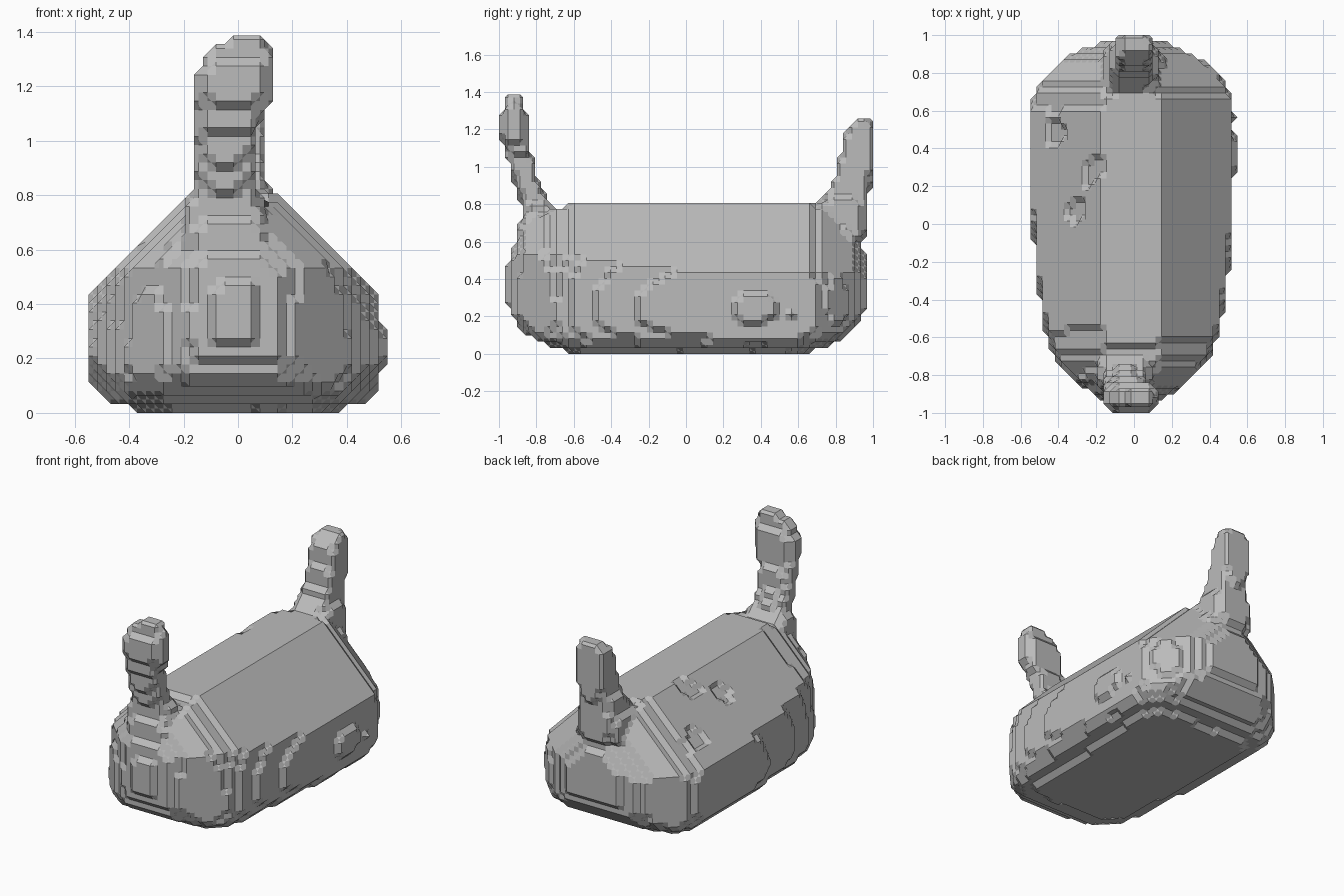
import bpy, bmesh
from itertools import product
from mathutils import Vector, noise

cube = bpy.data.objects.get("Cube")
if cube:
    bpy.data.objects.remove(cube, do_unlink=True)

STEP = 2 / 62          # size of one carved block

# Post outlines by height: z, front y, back y, right x, left x
FRONT_POST = [
    (0.60, -0.91, -0.64, -0.20, 0.14), (0.76, -0.88, -0.68, -0.19, 0.09),
    (0.84, -0.89, -0.75, -0.17, 0.07), (0.92, -0.92, -0.79, -0.15, 0.06),
    (1.05, -0.96, -0.82, -0.15, 0.08), (1.15, -0.99, -0.83, -0.15, 0.12),
    (1.23, -1.00, -0.84, -0.15, 0.12), (1.32, -0.98, -0.86, -0.14, 0.12),
    (1.39, -0.95, -0.88, -0.01, 0.10)]
BACK_POST = [
    (0.60, 0.66, 0.95, -0.18, 0.16), (0.76, 0.64, 0.97, -0.15, 0.13),
    (0.84, 0.74, 0.98, -0.12, 0.11), (0.95, 0.79, 0.99, -0.11, 0.11),
    (1.10, 0.83, 1.00, -0.11, 0.11), (1.20, 0.86, 1.00, -0.10, 0.11),
    (1.26, 0.90, 0.99, -0.06, 0.08)]


def in_body(x, y, z):
    """Sloped shoulders, rounded base, domed ends."""
    tip, dome, power, pinch = (0.962, 0.48, 2.4, 0.25) if y < 0 else (0.984, 0.42, 2.1, 0.1)
    t = max(0, 1 - (tip - abs(y)) / dome)
    if t >= 1:
        return False
    size = (1 - t ** power) ** (1 / power)
    size += 0.012 * noise.noise(Vector((x, y, z)) * 5)
    ax, up = abs(x + 0.01), z - 0.36
    half = 0.545 - 0.08 * (y - 0.42) ** 2 - 0.3 * (z - 0.22) ** 2
    side = ax / (half * (1 - pinch * t ** 4))
    rise = max(up / 0.445, -up / 0.352)
    return max((side ** 6 + rise ** 6) ** (1 / 6), (ax + up) / 0.60) < size


def in_post(rows, x, y, z):
    """Rounded column with its outline blended between rows."""
    for a, b in zip(rows, rows[1:]):
        if a[0] <= z < b[0]:
            f = (z - a[0]) / (b[0] - a[0])
            y0, y1, x0, x1 = (p + (q - p) * f for p, q in zip(a[1:], b[1:]))
            u = (2 * x - x0 - x1) / (x1 - x0)
            v = (2 * y - y0 - y1) / (y1 - y0)
            return abs(u) ** 4 + abs(v) ** 4 < 1
    return False


def position(*cell):
    return tuple((n + 0.5) * STEP for n in cell)


def filled(cell):
    p = position(*cell)
    return p[2] > 0 and (in_body(*p) or in_post(FRONT_POST, *p)
                         or in_post(BACK_POST, *p))


# Six sides of a unit cell, each as a loop of corners
SIDES = []
for axis, side in product(range(3), (0, 1)):
    loop = []
    for u, v in ((0, 0), (1, 0), (1, 1), (0, 1)):
        corner = [0, 0, 0]
        corner[axis], corner[(axis + 1) % 3], corner[(axis + 2) % 3] = side, u, v
        loop.append(tuple(corner))
    SIDES.append(loop if side else loop[::-1])

# Fill the block grid
NX, NY, NZ = 18, 31, 44
solid = {c for c in product(range(-NX, NX), range(-NY, NY), range(NZ)) if filled(c)}

# Wrap the blocks in a surface with bevelled steps
bm = bmesh.new()
verts = {}


def midpoint(a, b):
    key = tuple(p + q for p, q in zip(a, b))
    if key not in verts:
        verts[key] = bm.verts.new(position(*(n / 2 for n in key)))
    return key


origins = {tuple(n - d for n, d in zip(c, off))
           for c in solid for off in product((0, 1), repeat=3)}
for origin in sorted(origins):
    links = {}
    for loop in SIDES:
        pts = [tuple(o + d for o, d in zip(origin, c)) for c in loop]
        state = [p in solid for p in pts]
        for n in range(4):
            if state[n] and not state[(n + 1) % 4]:
                m = n
                while state[m - 1]:
                    m -= 1
                links[midpoint(pts[n], pts[(n + 1) % 4])] = midpoint(pts[m - 1], pts[m])
    while links:
        start, nxt = links.popitem()
        ring = [start]
        while nxt != start:
            ring.append(nxt)
            nxt = links.pop(nxt)
        if len(ring) > 2:
            bm.faces.new([verts[r] for r in ring])

# Merge flat areas into single faces
bmesh.ops.recalc_face_normals(bm, faces=bm.faces)
bmesh.ops.dissolve_limit(bm, angle_limit=0.01, verts=bm.verts, edges=bm.edges)

mesh = bpy.data.meshes.new("stepped_body_with_posts")
bm.to_mesh(mesh)
bm.free()
body = bpy.data.objects.new("stepped_body_with_posts", mesh)
bpy.context.collection.objects.link(body)

# Plain grey
grey = bpy.data.materials.new("plain grey")
grey.use_nodes = True
grey.diffuse_color = (0.5, 0.5, 0.5, 1)
grey.node_tree.nodes["Principled BSDF"].inputs["Base Color"].default_value = (0.5, 0.5, 0.5, 1)
mesh.materials.append(grey)
